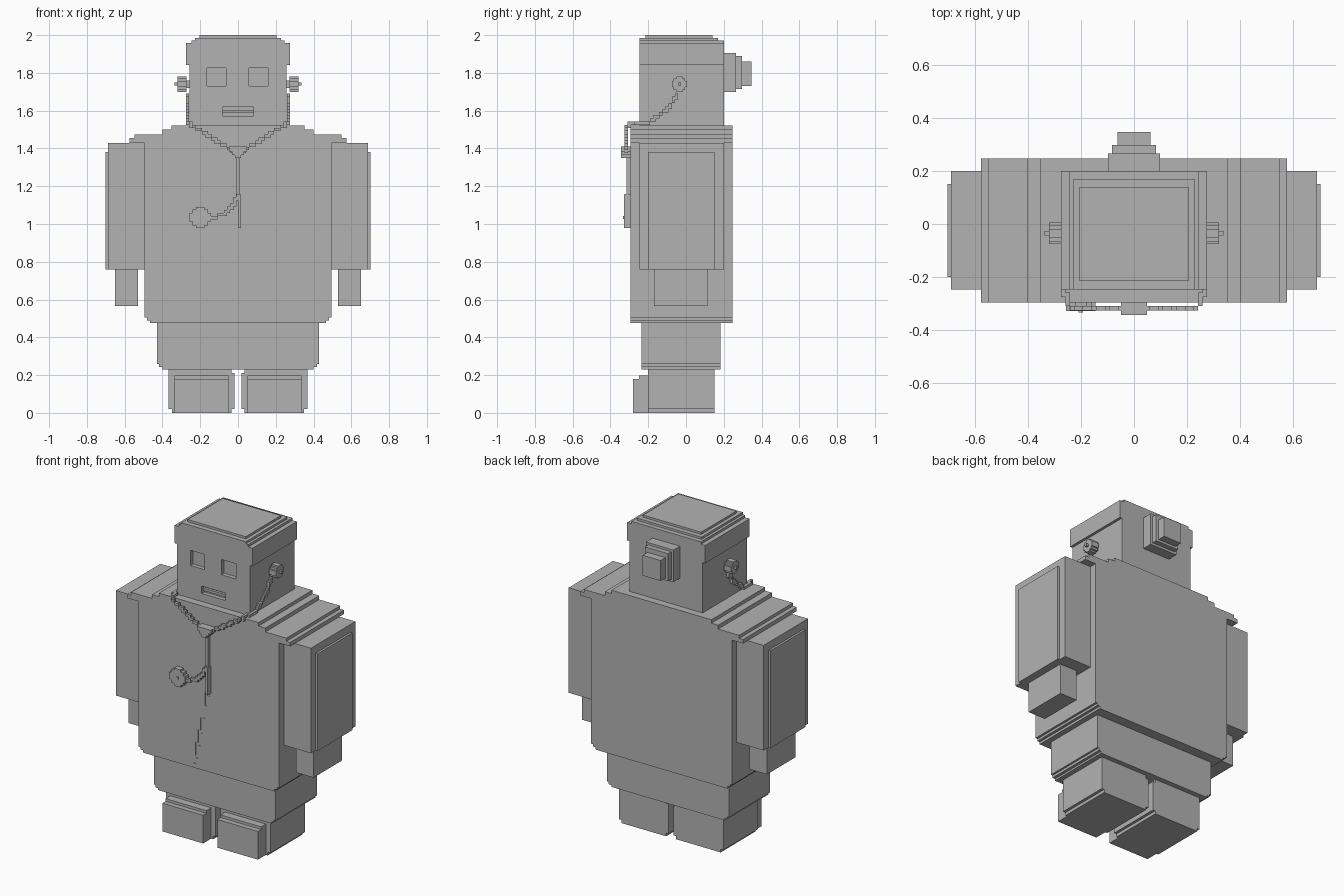
import bpy
import bmesh
from mathutils import Vector

old = bpy.data.objects.get("Cube")
if old:
    bpy.data.objects.remove(old, do_unlink=True)

VOXEL = 1 / 60
HALF = Vector((VOXEL, VOXEL, VOXEL)) * 0.51

grey = bpy.data.materials.new("plain grey")
grey.use_nodes = True
colour = (0.45, 0.45, 0.45, 1)
grey.diffuse_color = colour
grey.node_tree.nodes["Principled BSDF"].inputs["Base Color"].default_value = colour


def add_box(bm, low, high):
    low, high = Vector(low), Vector(high)
    made = bmesh.ops.create_cube(bm, size=1)["verts"]
    for vert in made:
        for axis in range(3):
            vert.co[axis] = low[axis] if vert.co[axis] < 0 else high[axis]


def part(name, boxes, flip=False):
    """One object made of boxes, each given as (x range, y range, z range)."""
    bm = bmesh.new()
    for ranges in boxes:
        low = [min(r) for r in ranges]
        high = [max(r) for r in ranges]
        if flip:
            low[0], high[0] = -high[0], -low[0]
        add_box(bm, low, high)
    mesh = bpy.data.meshes.new(name)
    bm.to_mesh(mesh)
    bm.free()
    mesh.materials.append(grey)
    obj = bpy.data.objects.new(name, mesh)
    bpy.context.collection.objects.link(obj)
    return obj


def pair(name, boxes):
    part("left_" + name, boxes)
    part("right_" + name, boxes, flip=True)


def wide(half, y, z):
    """A box centred on x = 0."""
    return ((-half, half), y, z)


def chain(points):
    """Small cubes snapped to a grid along a path."""
    cells = []
    for start, end in zip(points, points[1:]):
        start, end = Vector(start), Vector(end)
        steps = max(1, int((end - start).length / VOXEL * 2))
        for i in range(steps + 1):
            p = start.lerp(end, i / steps)
            cell = tuple(round(c / VOXEL) for c in p)
            if cell not in cells:
                cells.append(cell)
    boxes = []
    for cell in cells:
        mid = Vector(cell) * VOXEL
        boxes.append(tuple(zip(mid - HALF, mid + HALF)))
    return boxes


def disc(axis, span, a, b, radius):
    """Stepped round plate facing along x (axis 0) or y (axis 1)."""
    boxes = []
    for u, w in ((1, 0.4), (0.75, 0.75), (0.4, 1)):
        u, w = u * radius, w * radius
        first, second = (a - u, a + u), (b - w, b + w)
        boxes.append((span, first, second) if axis == 0 else (first, span, second))
    return boxes


def carve(target, boxes):
    cutter = part("cutter", boxes)
    mod = target.modifiers.new("carve", "BOOLEAN")
    mod.operation = "DIFFERENCE"
    mod.solver = "EXACT"
    mod.use_self = True
    mod.object = cutter
    bpy.context.view_layer.objects.active = target
    bpy.ops.object.modifier_apply(modifier=mod.name)
    bpy.data.objects.remove(cutter, do_unlink=True)


# Legs and feet
pair("leg", [
    ((0.035, 0.35), (-0.2, 0.15), (0, 0.02)),
    ((0.018, 0.368), (-0.2, 0.15), (0.02, 0.21)),
    ((0.035, 0.368), (-0.2, 0.15), (0.21, 0.23)),
])
pair("foot", [
    ((0.05, 0.337), (-0.28, -0.2), (0, 0.18)),
    ((0.05, 0.337), (-0.248, -0.2), (0.18, 0.197)),
])

# Hips
hip_y = (-0.235, 0.182)
part("hips", [
    wide(0.4, hip_y, (0.23, 0.242)),
    wide(0.418, hip_y, (0.242, 0.258)),
    wide(0.43, hip_y, (0.258, 0.475)),
])

# Coat body with a stepped front seam
coat_y = (-0.295, 0.247)
coat = part("coat_body", [wide(0.496, coat_y, (0.505, 1.43))])
carve(coat, chain([(0, -0.3, 1), (-0.03, -0.3, 0.87),
                   (-0.08, -0.3, 0.6), (-0.1, -0.3, 0.5)]))
part("coat_hem", [
    wide(0.465, coat_y, (0.475, 0.49)),
    wide(0.482, coat_y, (0.49, 0.505)),
])

# Shoulders
part("shoulders", [
    wide(0.575, coat_y, (1.43, 1.455)),
    wide(0.548, coat_y, (1.455, 1.475)),
    wide(0.4, coat_y, (1.475, 1.5)),
    wide(0.352, coat_y, (1.5, 1.522)),
])

# Arms
pair("sleeve", [
    ((0.496, 0.688), (-0.247, 0.2), (0.76, 1.43)),
    ((0.688, 0.702), (-0.2, 0.15), (0.76, 1.38)),
])
pair("hand", [((0.53, 0.652), (-0.17, 0.115), (0.565, 0.76))])

# Head with sunken eyes and mouth
head_y = (-0.247, 0.2)
face = (-0.3, -0.22)
head = part("head", [wide(0.258, head_y, (1.522, 1.957))])
carve(head, [
    ((-0.163, -0.063), face, (1.73, 1.827)),
    ((0.057, 0.16), face, (1.73, 1.827)),
    wide(0.083, face, (1.573, 1.62)),
])
part("lip", [wide(0.083, (-0.236, -0.21), (1.588, 1.604))])

# Hair
part("hair_top", [
    wide(0.245, head_y, (1.957, 1.972)),
    wide(0.228, (-0.247, 0.17), (1.972, 1.986)),
    wide(0.205, (-0.215, 0.14), (1.986, 2)),
])
pair("side_hair", [((0.258, 0.275), head_y, (1.843, 1.957))])
part("hair_bun", [
    wide(0.097, (0.2, 0.265), (1.7, 1.905)),
    wide(0.082, (0.265, 0.297), (1.715, 1.89)),
    wide(0.063, (0.297, 0.346), (1.73, 1.86)),
])

# Ear pieces and their cables
pair("ear_piece", [
    ((0.258, 0.272), (-0.052, -0.018), (1.72, 1.76)),
    *disc(0, (0.272, 0.32), -0.035, 1.74, 0.04),
    ((0.32, 0.336), (-0.043, -0.027), (1.732, 1.748)),
])
pair("ear_cable", chain([
    (0.272, -0.05, 1.69), (0.272, -0.085, 1.62), (0.272, -0.2, 1.533),
    (0.255, -0.28, 1.533), (0.24, -0.31, 1.52),
    (0.13, -0.31, 1.45), (0.035, -0.31, 1.39),
]))

# Cable junction and hanging cables
part("cable_junction", [
    wide(0.048, (-0.343, -0.29), (1.383, 1.41)),
    wide(0.032, (-0.343, -0.29), (1.366, 1.383)),
    wide(0.016, (-0.343, -0.29), (1.35, 1.366)),
])
part("chest_cable", [
    ((-0.01, 0.008), (-0.314, -0.29), (1.15, 1.35)),
    ((0, 0.016), (-0.328, -0.29), (0.98, 1.155)),
])
part("chest_cable_branch", chain([
    (0, -0.317, 1.15), (-0.033, -0.317, 1.09),
    (-0.085, -0.317, 1.045), (-0.15, -0.317, 1.035),
]))
part("chest_disc", disc(1, (-0.328, -0.29), -0.2, 1.035, 0.056)
     + [((-0.208, -0.192), (-0.333, -0.32), (1.027, 1.043))])
